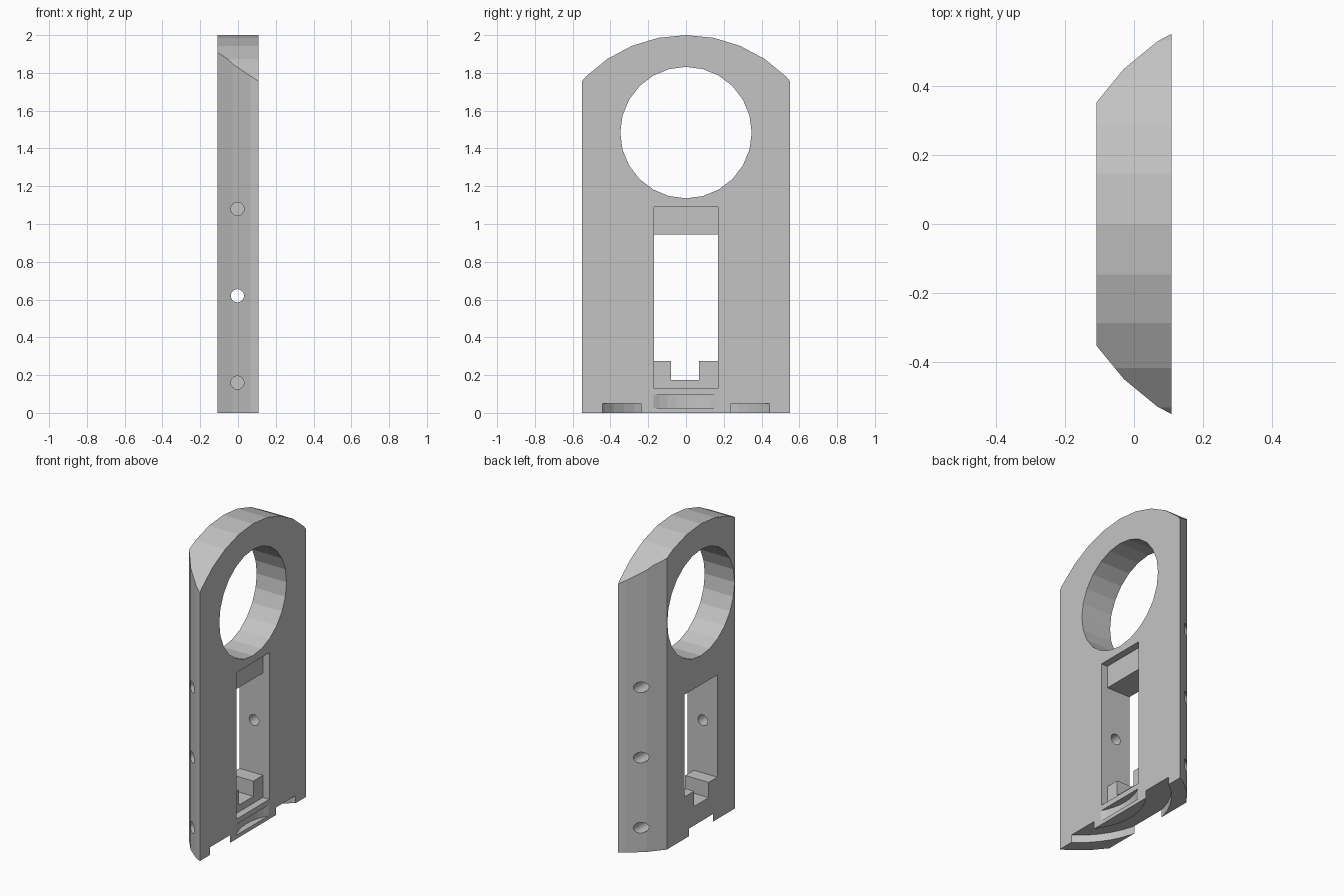
import bpy, bmesh, math
from mathutils import Matrix, Vector

old = bpy.data.objects.get("Cube")
if old:
    bpy.data.objects.remove(old, do_unlink=True)

grey = bpy.data.materials.new("plain grey")
grey.use_nodes = True
COLOR = (0.55, 0.55, 0.55, 1)
grey.diffuse_color = COLOR
grey.node_tree.nodes["Principled BSDF"].inputs["Base Color"].default_value = COLOR

BACK, FRONT = -0.108, 0.108      # the two flat sides of the plate
AXIS, SIDE_R = 0.42, 0.635       # vertical axis of the curved edges


def prism(name, points, axis, low, high):
    """Extrude a closed outline along x ((y, z) points) or z ((x, y) points)."""
    bm = bmesh.new()
    if axis == "x":
        coords = [(low, a, b) for a, b in points]
        move = Vector((high - low, 0, 0))
    else:
        coords = [(a, b, low) for a, b in points]
        move = Vector((0, 0, high - low))
    face = bm.faces.new([bm.verts.new(c) for c in coords])
    out = bmesh.ops.extrude_face_region(bm, geom=[face])
    bmesh.ops.translate(bm, vec=move,
                        verts=[v for v in out["geom"] if isinstance(v, bmesh.types.BMVert)])
    bmesh.ops.recalc_face_normals(bm, faces=bm.faces)
    return finish(name, bm)


def finish(name, bm):
    mesh = bpy.data.meshes.new(name)
    bm.to_mesh(mesh)
    bm.free()
    mesh.materials.append(grey)
    ob = bpy.data.objects.new(name, mesh)
    bpy.context.collection.objects.link(ob)
    return ob


def circle(cx, cy, r, n):
    return [(cx + r * math.cos(math.tau * i / n), cy + r * math.sin(math.tau * i / n))
            for i in range(n)]


def box(y0, y1, z0, z1):
    return [(y0, z0), (y1, z0), (y1, z1), (y0, z1)]


def rod(name, z, y0, y1, r):
    bm = bmesh.new()
    bmesh.ops.create_cone(bm, cap_ends=True, segments=24, radius1=r, radius2=r, depth=y1 - y0,
                          matrix=Matrix.Translation((-0.003, (y0 + y1) / 2, z))
                          @ Matrix.Rotation(math.pi / 2, 4, "X"))
    return finish(name, bm)


def combine(target, tool, operation="DIFFERENCE"):
    mod = target.modifiers.new(tool.name, "BOOLEAN")
    mod.operation, mod.solver, mod.object = operation, "EXACT", tool
    bpy.context.view_layer.update()
    result = bpy.data.meshes.new_from_object(
        target.evaluated_get(bpy.context.evaluated_depsgraph_get()))
    target.modifiers.clear()
    target.data = result
    bpy.data.objects.remove(tool, do_unlink=True)


# Plate: drum with curved edges, trimmed to a flat slab
plate = prism("plate", circle(AXIS, 0, SIDE_R, 32), "z", 0, 2)
combine(plate, prism("slab", box(-1, 1, -1, 3), "x", BACK, FRONT), "INTERSECT")

# Rounded top
arch = [p for p in circle(0, 1.25, 0.75, 32) if p[1] > 1.3]
arch = [(0.75, -1)] + [(0.75, 1.25)] + arch + [(-0.75, 1.25), (-0.75, -1)]
combine(plate, prism("arch", arch, "x", -1, 1), "INTERSECT")

# Large round hole
combine(plate, prism("round_hole", circle(0, 1.484, 0.348, 24), "x", -1, 1))

# Window with a notched sill, set in a shallow recess on the front face
window = [(-0.17, 0.275), (-0.08, 0.275), (-0.08, 0.175), (0.07, 0.175),
          (0.07, 0.275), (0.17, 0.275), (0.17, 0.945), (-0.17, 0.945)]
combine(plate, prism("window", window, "x", -1, 1))
combine(plate, prism("recess", box(-0.17, 0.17, 0.13, 1.09), "x", FRONT - 0.046, 1))

# Curved pocket below the window
combine(plate, prism("pocket", circle(AXIS, -0.005, 0.355, 48), "z", 0.025, 0.095))

# Ring groove along the underside
ring = prism("groove", circle(AXIS, 0, 0.543, 48), "z", -0.1, 0.05)
combine(ring, prism("groove_core", circle(AXIS, 0, 0.392, 48), "z", -0.2, 0.2))
combine(plate, ring)

# Screw holes in both edges; the middle pair opens into the window
for side in (-1, 1):
    for z, depth in ((0.16, 0.22), (0.62, 0.1), (1.08, 0.22)):
        y0, y1 = sorted((side * depth, side * 0.8))
        combine(plate, rod("screw_hole", z, y0, y1, 0.035))

for poly in plate.data.polygons:
    poly.use_smooth = False
    poly.material_index = 0
